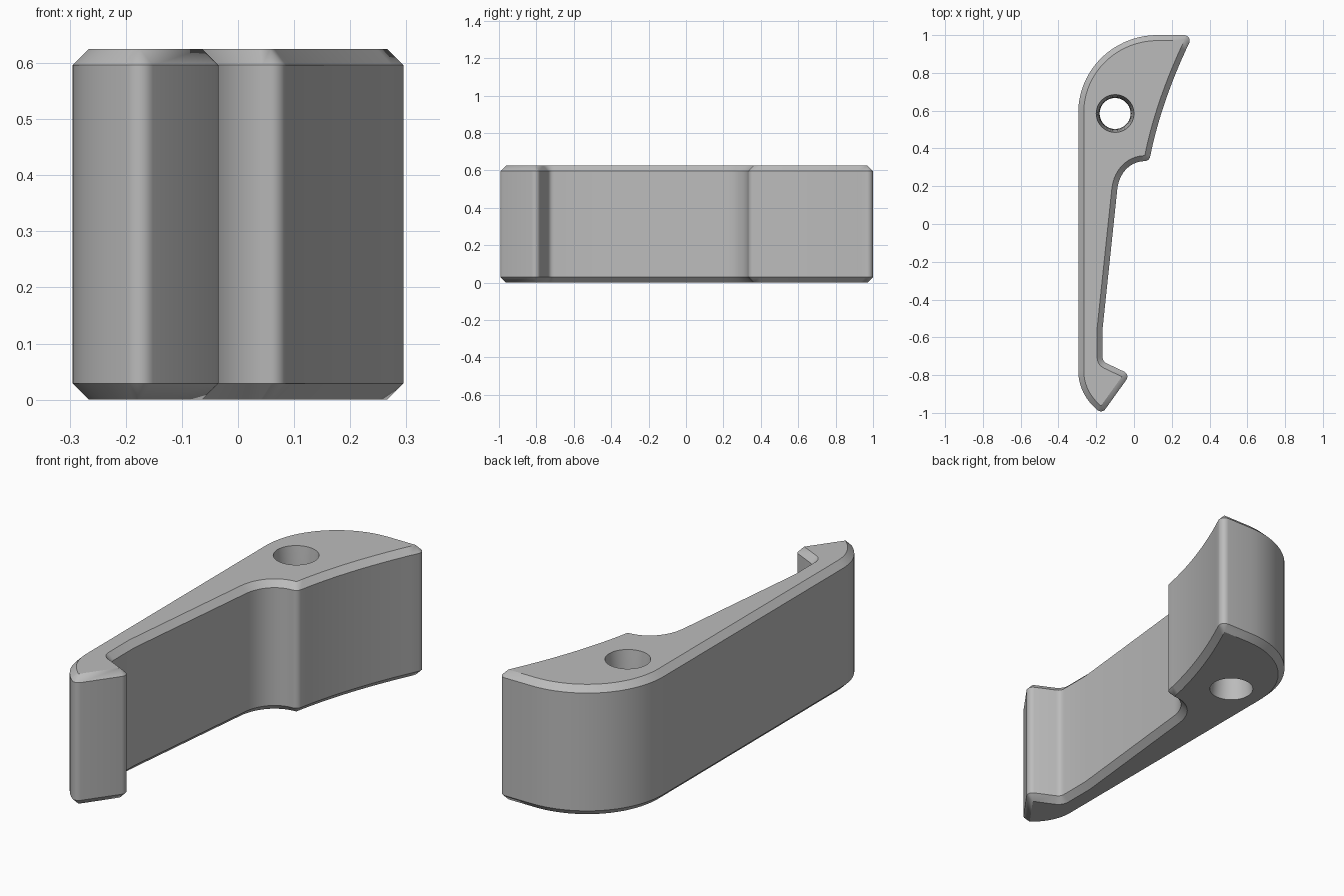
import bpy, bmesh, math
from mathutils import Vector

if "Cube" in bpy.data.objects:
    bpy.data.objects.remove(bpy.data.objects["Cube"])

H, C = 0.625, 0.029  # height and chamfer size


def bezier(pts, n):
    """Points of a Bezier curve of any degree, both ends included."""
    out = []
    for i in range(n + 1):
        p = [Vector(q) for q in pts]
        while len(p) > 1:
            p = [a.lerp(b, i / n) for a, b in zip(p, p[1:])]
        out.append(p[0])
    return out


def ellipse(cx, cy, rx, ry, a0, a1, n):
    return [Vector((cx + rx * math.cos(math.radians(a0 + (a1 - a0) * i / n)),
                    cy + ry * math.sin(math.radians(a0 + (a1 - a0) * i / n))))
            for i in range(n + 1)]


def offset_round(poly, d):
    """Grow a counter-clockwise outline, rounding sharp outer corners.
    Returns (point, source index) pairs."""
    out = []
    for i, p in enumerate(poly):
        e0 = (p - poly[i - 1]).normalized()
        e1 = (poly[(i + 1) % len(poly)] - p).normalized()
        a0 = math.atan2(-e0.x, e0.y)
        turn = math.atan2(e0.x * e1.y - e0.y * e1.x, e0.dot(e1))
        if turn > math.radians(20):
            for k in range(7):
                a = a0 + turn * k / 6
                out.append((p + d * Vector((math.cos(a), math.sin(a))), i))
        else:
            a = a0 + turn / 2
            out.append((p + d / math.cos(turn / 2) * Vector((math.cos(a), math.sin(a))), i))
    return out


# outline of the flat top face, counter-clockwise from the upper right tip
outline = [Vector((0.266, 0.971))]
outline += ellipse(0.125, 0.59, 0.391, 0.381, 90, 180, 28)                      # rounded head
outline += bezier([(-0.266, -0.775), (-0.266, -0.885), (-0.175, -0.963)], 12)   # curved foot
outline += [Vector((-0.064, -0.808))]                                           # hook tip
outline += bezier([(-0.155, -0.765), (-0.195, -0.747), (-0.195, -0.705)], 8)    # hook fillet
outline += [Vector((-0.195, -0.55))]
outline += bezier([(-0.117, 0.19), (-0.105, 0.29), (-0.035, 0.36), (0.057, 0.362)], 16)
outline += bezier([(0.057, 0.362), (0.116, 0.655), (0.266, 0.971)], 16)[1:-1]   # hollow front

bm = bmesh.new()


def loop(pts, z):
    return [bm.verts.new((p.x, p.y, z)) for p in pts]


def skin(a, b):
    """Faces between two closed loops; repeated verts become triangles."""
    for i in range(len(a)):
        j = (i + 1) % len(a)
        quad = list(dict.fromkeys((a[i], a[j], b[j], b[i])))
        if len(quad) > 2:
            bm.faces.new(quad)


# chamfered outer wall
grown = offset_round(outline, C)
index = [i for _, i in grown]
bottom, top = loop(outline, 0), loop(outline, H)
low = loop([p for p, _ in grown], C)
high = loop([p for p, _ in grown], H - C)
skin([bottom[i] for i in index], low)
skin(low, high)
skin(high, [top[i] for i in index])

# through hole, slightly waisted
rings = []
for k in range(9):
    t = k / 8
    r = 0.082 + 0.018 * (2 * t - 1) ** 2
    rings.append(loop(ellipse(-0.1, 0.585, r, r, 0, 360, 40)[:-1], H * t))
for a, b in zip(rings, rings[1:]):
    skin(a, b)

# flat top and bottom faces around the hole
for outer, hole, nz in ((bottom, rings[0], -1), (top, rings[-1], 1)):
    edges = [bm.edges.get((l[i - 1], l[i])) for l in (outer, hole) for i in range(len(l))]
    bmesh.ops.triangle_fill(bm, use_beauty=True, use_dissolve=False, edges=edges, normal=(0, 0, nz))
bmesh.ops.recalc_face_normals(bm, faces=bm.faces[:])

mesh = bpy.data.meshes.new("lever_body")
bm.to_mesh(mesh)
bm.free()
body = bpy.data.objects.new("lever_body", mesh)
bpy.context.collection.objects.link(body)

grey = bpy.data.materials.new("plain grey")
grey.diffuse_color = (0.5, 0.5, 0.5, 1)
grey.use_nodes = True
grey.node_tree.nodes["Principled BSDF"].inputs["Base Color"].default_value = grey.diffuse_color
mesh.materials.append(grey)

bpy.context.view_layer.objects.active = body
body.select_set(True)
bpy.ops.object.shade_smooth_by_angle(angle=math.radians(30))
